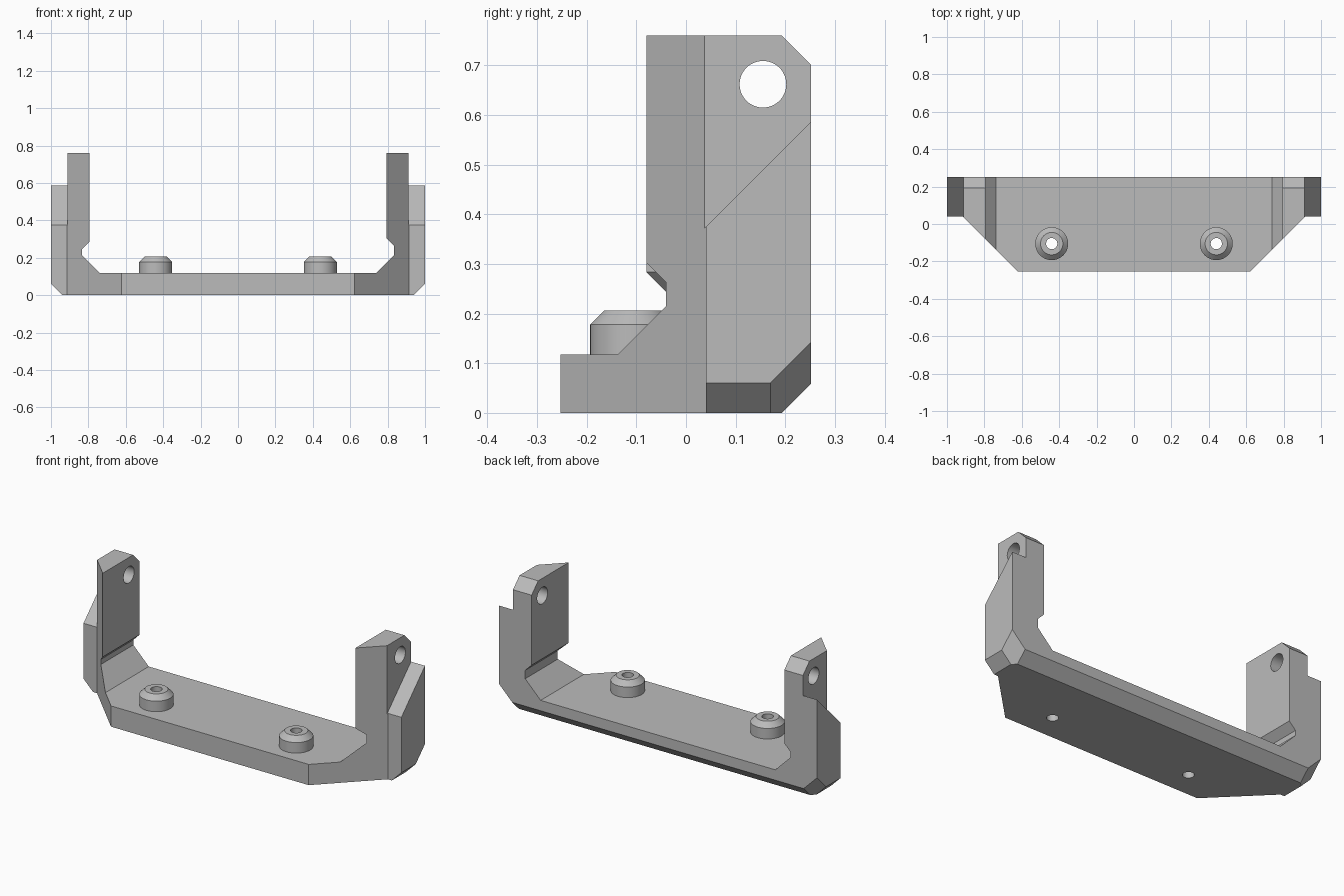
import bpy, bmesh, math
from mathutils import Vector, Matrix

cube = bpy.data.objects.get("Cube")
if cube:
    bpy.data.objects.remove(cube, do_unlink=True)

grey = bpy.data.materials.new("plain grey")
grey.use_nodes = True
COLOUR = (0.5, 0.5, 0.5, 1)
grey.diffuse_color = COLOUR
grey.node_tree.nodes["Principled BSDF"].inputs["Base Color"].default_value = COLOUR

FRONT, BACK = -0.253, 0.252


def finish(bm, name):
    bmesh.ops.recalc_face_normals(bm, faces=bm.faces)
    mesh = bpy.data.meshes.new(name)
    bm.to_mesh(mesh)
    bm.free()
    mesh.materials.append(grey)
    obj = bpy.data.objects.new(name, mesh)
    bpy.context.collection.objects.link(obj)
    return obj


def prism(bm, points, depth):
    """Extrude a closed loop of 3D points along the vector depth."""
    face = bm.faces.new([bm.verts.new(p) for p in points])
    moved = bmesh.ops.extrude_face_region(bm, geom=[face])["geom"]
    bmesh.ops.translate(bm, vec=depth, verts=[v for v in moved if isinstance(v, bmesh.types.BMVert)])


def rod(bm, radius, depth, place):
    bmesh.ops.create_cone(bm, cap_ends=True, segments=48, radius1=radius,
                          radius2=radius, depth=depth, matrix=place)


def chamfer(bm, normal, distance):
    """Cut away everything where normal . point > distance and cap the cut."""
    n = Vector(normal)
    cut = bmesh.ops.bisect_plane(bm, geom=bm.verts[:] + bm.edges[:] + bm.faces[:], dist=1e-5,
                                 plane_co=n * distance / n.length_squared, plane_no=n,
                                 clear_outer=True)["geom_cut"]
    bmesh.ops.holes_fill(bm, edges=[e for e in cut if isinstance(e, bmesh.types.BMEdge)])


def subtract(obj, bm, name):
    cutter = finish(bm, name)
    cutter.hide_render = True
    mod = obj.modifiers.new(name, "BOOLEAN")
    mod.operation, mod.solver, mod.object = "DIFFERENCE", "EXACT", cutter
    bpy.context.view_layer.objects.active = obj
    bpy.ops.object.modifier_apply(modifier=name)
    bpy.data.objects.remove(cutter, do_unlink=True)


def smooth(obj):
    bpy.ops.object.select_all(action="DESELECT")
    obj.select_set(True)
    bpy.context.view_layer.objects.active = obj
    bpy.ops.object.shade_smooth_by_angle(angle=math.radians(30))


# U-shaped bracket: front outline, with the relief notch a little higher on the left
def inner(side, notch):
    return [(side * x, z) for x, z in ((0.795, 0.76), (0.795, notch), (0.835, notch - 0.04),
                                       (0.835, 0.215), (0.738, 0.118))]


outline = [(-1, 0), (-1, 0.76)] + inner(-1, 0.284) + inner(1, 0.303)[::-1] + [(1, 0.76), (1, 0)]
bm = bmesh.new()
prism(bm, [(x, FRONT, z) for x, z in outline], (0, BACK - FRONT, 0))

# Chamfers on the arm tops, back bottom edge, outer bottom edges and bottom corners
chamfer(bm, (0, 1, 1), 0.953)
chamfer(bm, (0, 1, -1), 0.193)
for s in (-1, 1):
    chamfer(bm, (s, 0, -1), 0.94)
    chamfer(bm, (s, 1, -1), 1.11)
bracket = finish(bm, "bracket")

# Angled front corners
bm = bmesh.new()
for s in (-1, 1):
    plan = [(0.475, -0.4), (0.915, 0.04), (1.2, 0.04), (1.2, -0.4)]
    prism(bm, [(s * x, y, -0.2) for x, y in plan], (0, 0, 1.2))
subtract(bracket, bm, "corner_cutter")

# Sloped shoulders on the outer ribs
bm = bmesh.new()
for s in (-1, 1):
    slope = [(-0.1, 0.235), (0.4, 0.735), (0.4, 1), (-0.1, 1)]
    prism(bm, [(s * 0.912, y, z) for y, z in slope], (s * 0.3, 0, 0))
subtract(bracket, bm, "shoulder_cutter")

# Pivot holes through the arms and screw holes through the base
BOSS_X, BOSS_Y = 0.44, -0.105
bm = bmesh.new()
rod(bm, 0.047, 3, Matrix.Translation((0, 0.155, 0.662)) @ Matrix.Rotation(math.pi / 2, 4, "Y"))
for s in (-1, 1):
    rod(bm, 0.03, 0.5, Matrix.Translation((s * BOSS_X, BOSS_Y, 0)))
subtract(bracket, bm, "hole_cutter")
smooth(bracket)

# Hollow chamfered bosses, spun from a half section
for s, side in ((-1, "right"), (1, "left")):
    bm = bmesh.new()
    section = [(0.03, 0.118), (0.088, 0.118), (0.088, 0.178), (0.06, 0.206), (0.03, 0.206)]
    verts = [bm.verts.new((r, 0, z)) for r, z in section]
    edges = [bm.edges.new(pair) for pair in zip(verts, verts[1:] + verts[:1])]
    bmesh.ops.spin(bm, geom=verts + edges, axis=(0, 0, 1), cent=(0, 0, 0),
                   angle=math.tau, steps=48, use_merge=True)
    bmesh.ops.remove_doubles(bm, verts=bm.verts, dist=1e-4)
    bmesh.ops.translate(bm, vec=(s * BOSS_X, BOSS_Y, 0), verts=bm.verts)
    smooth(finish(bm, side + "_boss"))
